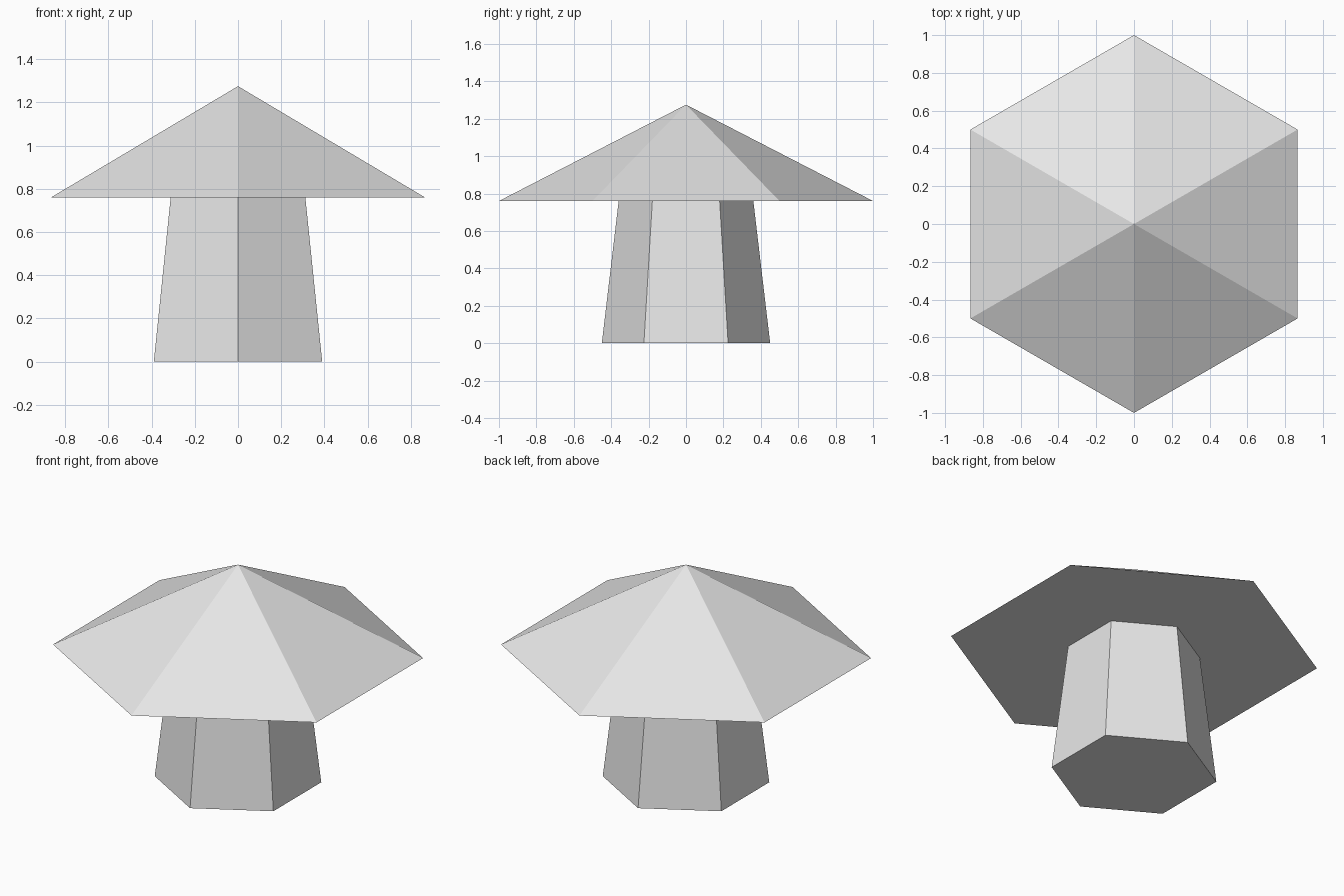
import bpy

# Remove the default cube
cube = bpy.data.objects.get("Cube")
if cube:
    bpy.data.objects.remove(cube, do_unlink=True)

SIDES = 6
CAP_BASE, APEX = 0.76, 1.275

# Single flat colour
grey = bpy.data.materials.new("light_grey")
grey.use_nodes = True
colour = (0.8, 0.8, 0.8, 1.0)
grey.diffuse_color = colour
grey.node_tree.nodes["Principled BSDF"].inputs["Base Color"].default_value = colour


def hex_part(name, bottom_radius, top_radius, z_low, z_high):
    """Flat-shaded six-sided cone or frustum with corners on the y axis."""
    bpy.ops.mesh.primitive_cone_add(
        vertices=SIDES, radius1=bottom_radius, radius2=top_radius,
        depth=z_high - z_low, location=(0, 0, (z_low + z_high) / 2))
    part = bpy.context.object
    part.name = part.data.name = name
    part.data.materials.append(grey)
    return part


# Tapered stem, closed at the foot
hex_part("stem", 0.45, 0.36, 0, CAP_BASE)

# Pointed cap with a flat underside
hex_part("cap", 1.0, 0, CAP_BASE, APEX)
